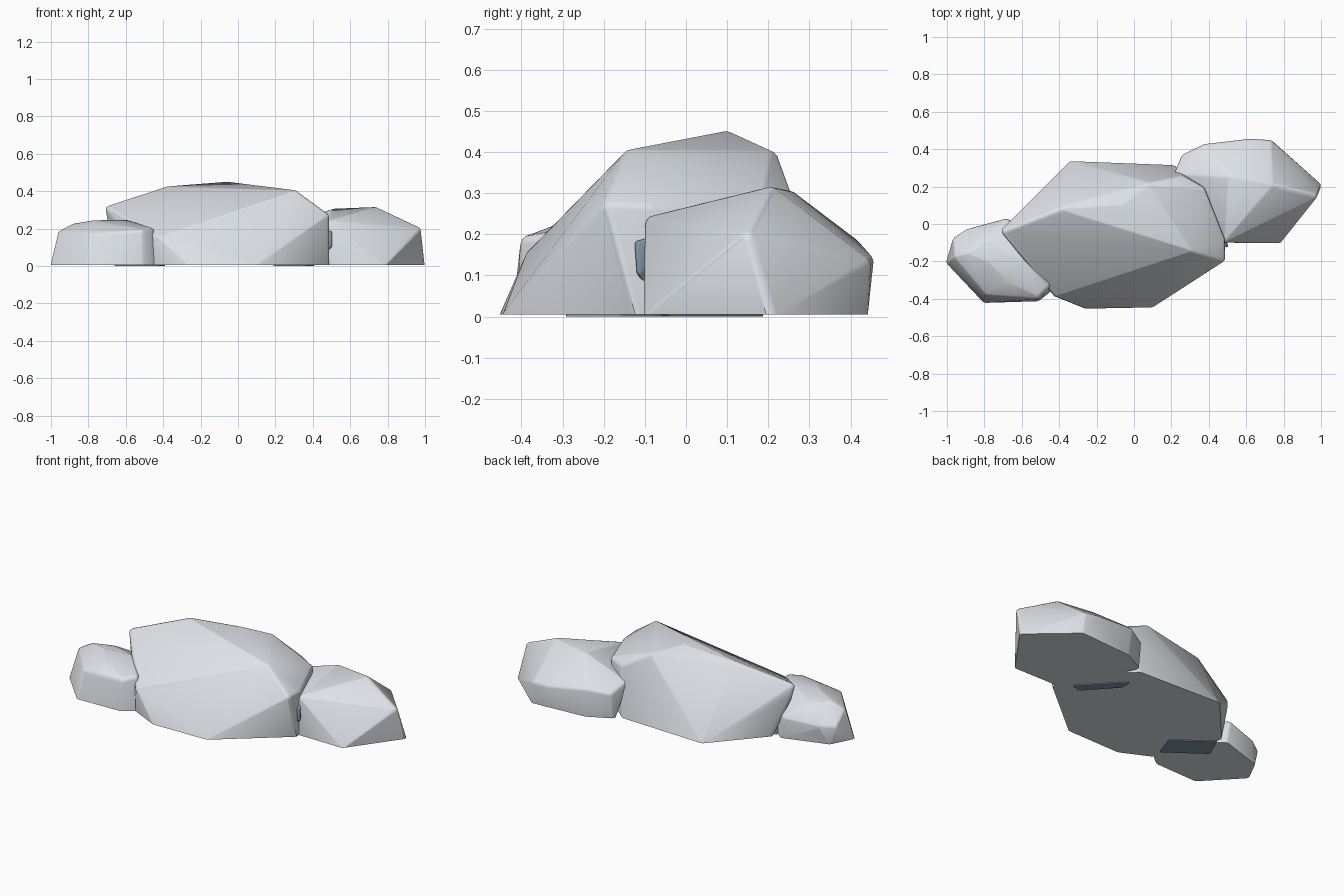
import bpy, bmesh
from mathutils import Vector

if "Cube" in bpy.data.objects:
    bpy.data.objects.remove(bpy.data.objects["Cube"])


def material(name, rgb):
    m = bpy.data.materials.new(name)
    m.diffuse_color = (*rgb, 1)
    m.use_nodes = True
    m.node_tree.nodes["Principled BSDF"].inputs["Base Color"].default_value = m.diffuse_color
    return m


pale = material("pale grey stone", (0.76, 0.79, 0.83))
slate = material("slate blue stone", (0.23, 0.32, 0.39))


def boulder(name, corners, mat=pale, r=0.025, base=0.005):
    """Convex boulder: hull of small spheres set just inside each corner, cut flat at the base."""
    pts = [Vector(p) for p in corners]
    mid = sum(pts, Vector()) / len(pts)
    ball = bmesh.new()
    bmesh.ops.create_icosphere(ball, subdivisions=2, radius=r)
    bm = bmesh.new()
    for p in pts:
        c = p + (mid - p).normalized() * r * 1.1
        if p.z == 0:
            c.z = 0
        for v in ball.verts:
            q = c + v.co
            q.z = max(q.z, base)
            bm.verts.new(q)
    ball.free()
    bmesh.ops.remove_doubles(bm, verts=bm.verts, dist=0.0005)
    bmesh.ops.convex_hull(bm, input=bm.verts)
    loose = [v for v in bm.verts if not v.link_faces]
    bmesh.ops.delete(bm, geom=loose, context='VERTS')
    bmesh.ops.recalc_face_normals(bm, faces=bm.faces)
    me = bpy.data.meshes.new(name)
    bm.to_mesh(me)
    bm.free()
    me.materials.append(mat)
    ob = bpy.data.objects.new(name, me)
    bpy.context.collection.objects.link(ob)
    bpy.ops.object.select_all(action='DESELECT')
    ob.select_set(True)
    bpy.context.view_layer.objects.active = ob
    bpy.ops.object.shade_smooth_by_angle(angle=0.6)


# large middle boulder: ridge, shoulders, then ground outline
boulder("middle_boulder", [
    (-.06, .11, .45), (-.40, .085, .415), (.32, -.14, .395), (.09, .22, .395),
    (-.71, -.04, .305), (-.70, -.03, .25), (.488, -.19, .265), (.488, -.09, .26),
    (.38, .19, .28), (.27, .255, .285), (-.43, -.385, .14),
    (.10, -.445, 0), (-.27, -.45, 0), (-.45, -.36, 0), (-.61, .03, 0),
    (-.35, .33, 0), (.22, .31, 0), (.40, .15, 0), (.488, -.12, 0)])

# right boulder
boulder("right_boulder", [
    (.75, .20, .31), (.50, .25, .307), (.98, .145, .19), (.485, -.10, .23),
    (.63, .457, .135), (.74, .445, .125), (.36, .42, .17), (.25, .36, .15), (.215, .27, .2),
    (.485, -.10, 0), (.785, -.10, 0), (1.0, .20, 0),
    (.75, .435, 0), (.38, .41, 0), (.25, .34, 0)])

# left boulder
boulder("left_boulder", [
    (-.78, -.20, .245), (-.58, -.20, .24), (-.45, -.34, .19), (-.90, -.15, .215),
    (-.66, -.33, .215), (-.79, -.385, .165), (-.50, -.395, .18), (-.965, -.17, .175),
    (-.97, -.08, .10), (-.90, -.03, .11), (-.80, -.07, .20), (-.68, .03, .13),
    (-1.003, -.20, 0), (-.80, -.42, 0), (-.50, -.405, 0), (-.445, -.36, 0),
    (-.94, -.07, 0), (-.66, .02, 0), (-.5, -.12, 0)])

# slate stones wedged in the two gaps, seen from below and in the right-hand crevice
boulder("left_gap_stone", [
    (-.39, -.165, 0), (-.605, -.005, 0), (-.66, -.125, 0), (-.435, -.29, 0),
    (-.42, -.20, .2), (-.60, -.05, .22), (-.64, -.12, .22), (-.46, -.27, .17)],
    slate, 0.008, 0)
boulder("right_gap_stone", [
    (.40, -.04, 0), (.355, -.055, 0), (.19, .13, 0), (.19, .185, 0),
    (.502, -.118, .11), (.502, -.122, .18), (.47, -.06, .20), (.25, .2, .2)],
    slate, 0.008, 0)
